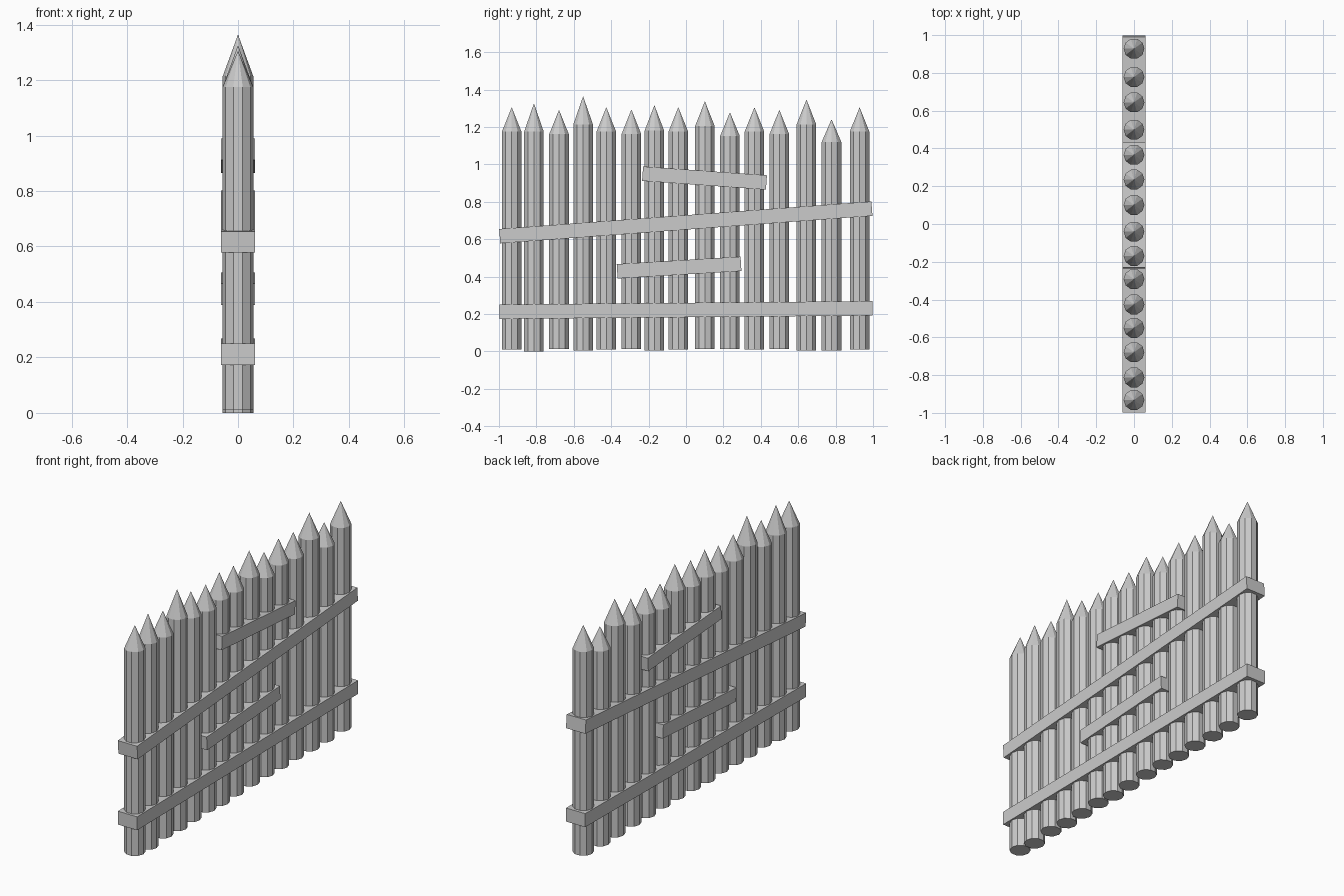
import bpy, bmesh, math
from mathutils import Matrix, Vector

if "Cube" in bpy.data.objects:
    bpy.data.objects.remove(bpy.data.objects["Cube"])

SIDES, RADIUS = 10, 0.055


def finish(bm, name):
    bmesh.ops.recalc_face_normals(bm, faces=bm.faces)
    mesh = bpy.data.meshes.new(name)
    bm.to_mesh(mesh)
    bm.free()
    obj = bpy.data.objects.new(name, mesh)
    bpy.context.collection.objects.link(obj)
    return obj


def post(name, y, base, shoulder, tip):
    """Ten-sided stake with a pointed top."""
    bm = bmesh.new()
    rings = [[bm.verts.new((RADIUS * math.cos(2 * math.pi * k / SIDES),
                            y + RADIUS * math.sin(2 * math.pi * k / SIDES), z))
              for k in range(SIDES)] for z in (base, shoulder)]
    point = bm.verts.new((0, y, tip))
    low, high = rings
    bm.faces.new(low)
    for k in range(SIDES):
        n = (k + 1) % SIDES
        bm.faces.new((low[k], low[n], high[n], high[k]))
        bm.faces.new((high[k], high[n], point))
    finish(bm, name)


def rail(name, y0, z0, y1, z1, height=0.077, depth=0.122):
    """Tilted plank running between two end centres in the YZ plane."""
    a, b = Vector((0, y0, z0)), Vector((0, y1, z1))
    d = b - a
    bm = bmesh.new()
    bmesh.ops.create_cube(bm, size=1, matrix=Matrix.Translation((a + b) / 2)
                          @ Matrix.Rotation(math.atan2(d.z, d.y), 4, 'X')
                          @ Matrix.Diagonal((depth, d.length, height, 1)))
    finish(bm, name)


# Stakes: y, base, shoulder, tip
stakes = [
    (-0.932, 0.010, 1.175, 1.305), (-0.813, 0.000, 1.175, 1.326),
    (-0.679, 0.014, 1.162, 1.291), (-0.550, 0.006, 1.214, 1.364),
    (-0.426, 0.010, 1.175, 1.305), (-0.292, 0.014, 1.162, 1.293),
    (-0.169, 0.005, 1.180, 1.316), (-0.041, 0.010, 1.175, 1.305),
    (0.101, 0.013, 1.205, 1.337), (0.235, 0.014, 1.152, 1.278),
    (0.366, 0.010, 1.175, 1.305), (0.499, 0.012, 1.162, 1.291),
    (0.644, 0.006, 1.214, 1.346), (0.778, 0.006, 1.120, 1.241),
    (0.928, 0.010, 1.175, 1.305),
]
for i, s in enumerate(stakes):
    post(f"stake_{i + 1}", *s)

# Long rails and short repair planks
rail("lower_rail", -0.998, 0.212, 0.998, 0.230)
rail("upper_rail", -0.996, 0.616, 0.994, 0.763)
rail("lower_short_plank", -0.368, 0.428, 0.294, 0.468)
rail("upper_short_plank", -0.232, 0.950, 0.430, 0.903)
